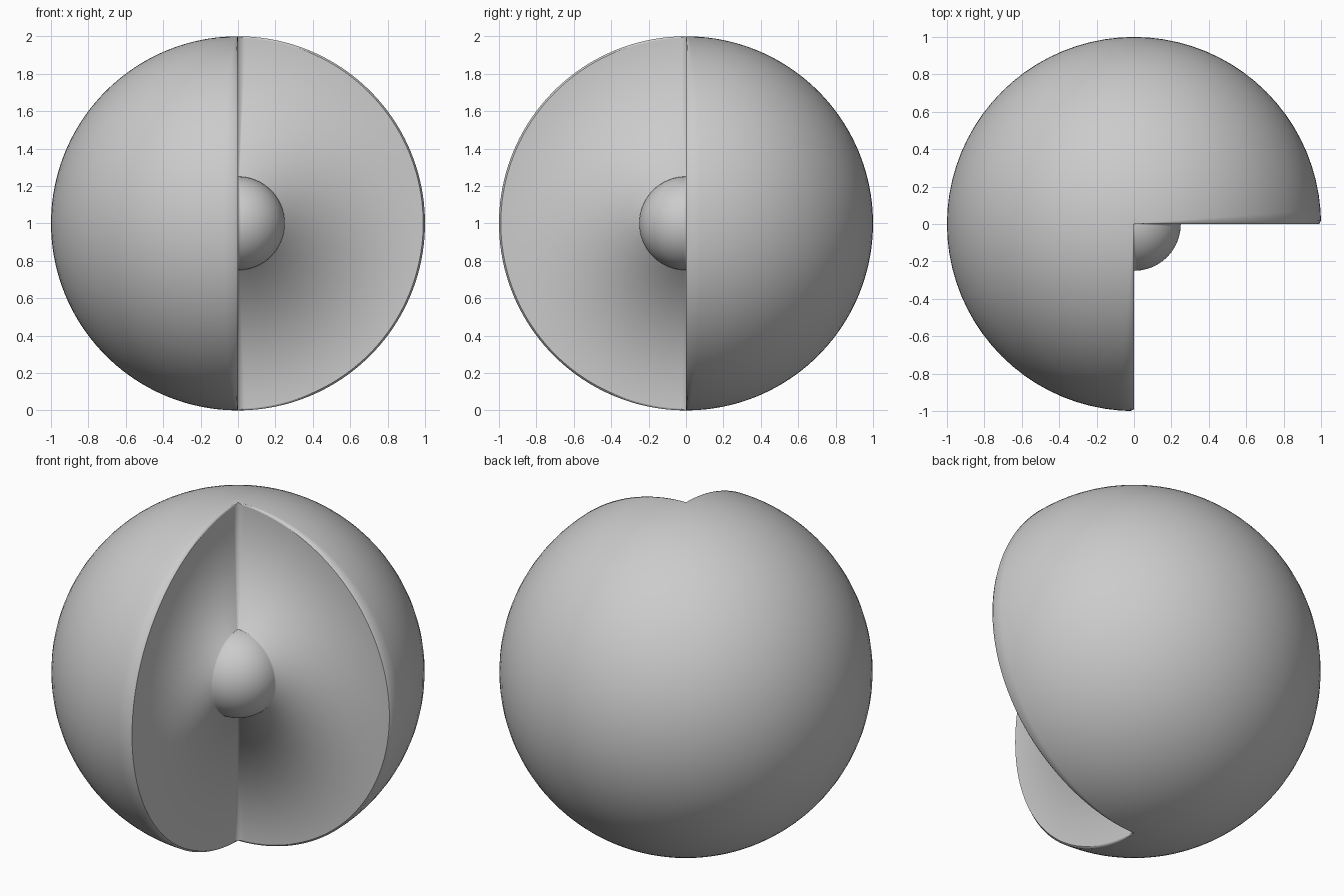
import bpy
import bmesh
from math import sin, cos, pi, radians
from mathutils import Vector

cube = bpy.data.objects.get("Cube")
if cube:
    bpy.data.objects.remove(cube, do_unlink=True)

RINGS = 80
CENTRE = Vector((0, 0, 1))
bm = bmesh.new()


def meridian(top, bottom, azimuth, radius):
    """Vertices from the top pole down to the bottom pole."""
    a = radians(azimuth)
    column = [top]
    for i in range(1, RINGS):
        t = pi * i / RINGS
        column.append(bm.verts.new(CENTRE + radius * Vector(
            (sin(t) * cos(a), sin(t) * sin(a), cos(t)))))
    return column + [bottom]


def poles(radius):
    return [bm.verts.new(CENTRE + Vector((0, 0, s * radius))) for s in (1, -1)]


def bridge(left, right):
    """Skin between two meridians, with triangles at shared poles."""
    for i in range(RINGS):
        corners = [left[i], left[i + 1], right[i + 1], right[i]]
        face = bm.faces.new(list(dict.fromkeys(corners)))
        face.smooth = True


# Outer shell: three quarters of a ball with a slim chamfer at the cut rims
shell_poles = poles(1.0)
angles = [0, 1] + [270 * k / 60 for k in range(1, 60)] + [269, 270]
shell = [meridian(*shell_poles, a, 0.99 if a in (0, 270) else 1.0) for a in angles]
for left, right in zip(shell, shell[1:]):
    bridge(left, right)

# Core: a quarter ball showing in the open wedge
core_poles = poles(0.25)
core = [meridian(*core_poles, 270 + 90 * k / 24, 0.25) for k in range(25)]
for left, right in zip(core, core[1:]):
    bridge(left, right)

# Flat cut walls between the core and the shell rims
bridge(core[-1], shell[0])
bridge(core[0], shell[-1])

# Crisp rims
for rim in (shell[0], shell[-1]):
    for a, b in zip(rim, rim[1:]):
        bm.edges.get((a, b)).smooth = False

bmesh.ops.recalc_face_normals(bm, faces=bm.faces)
mesh = bpy.data.meshes.new("cutaway_sphere")
bm.to_mesh(mesh)
bm.free()

# Plain grey
grey = bpy.data.materials.new("plain_grey")
grey.use_nodes = True
colour = (0.6, 0.6, 0.6, 1)
grey.diffuse_color = colour
grey.node_tree.nodes["Principled BSDF"].inputs["Base Color"].default_value = colour
mesh.materials.append(grey)

sphere = bpy.data.objects.new("cutaway_sphere_with_core", mesh)
bpy.context.collection.objects.link(sphere)
